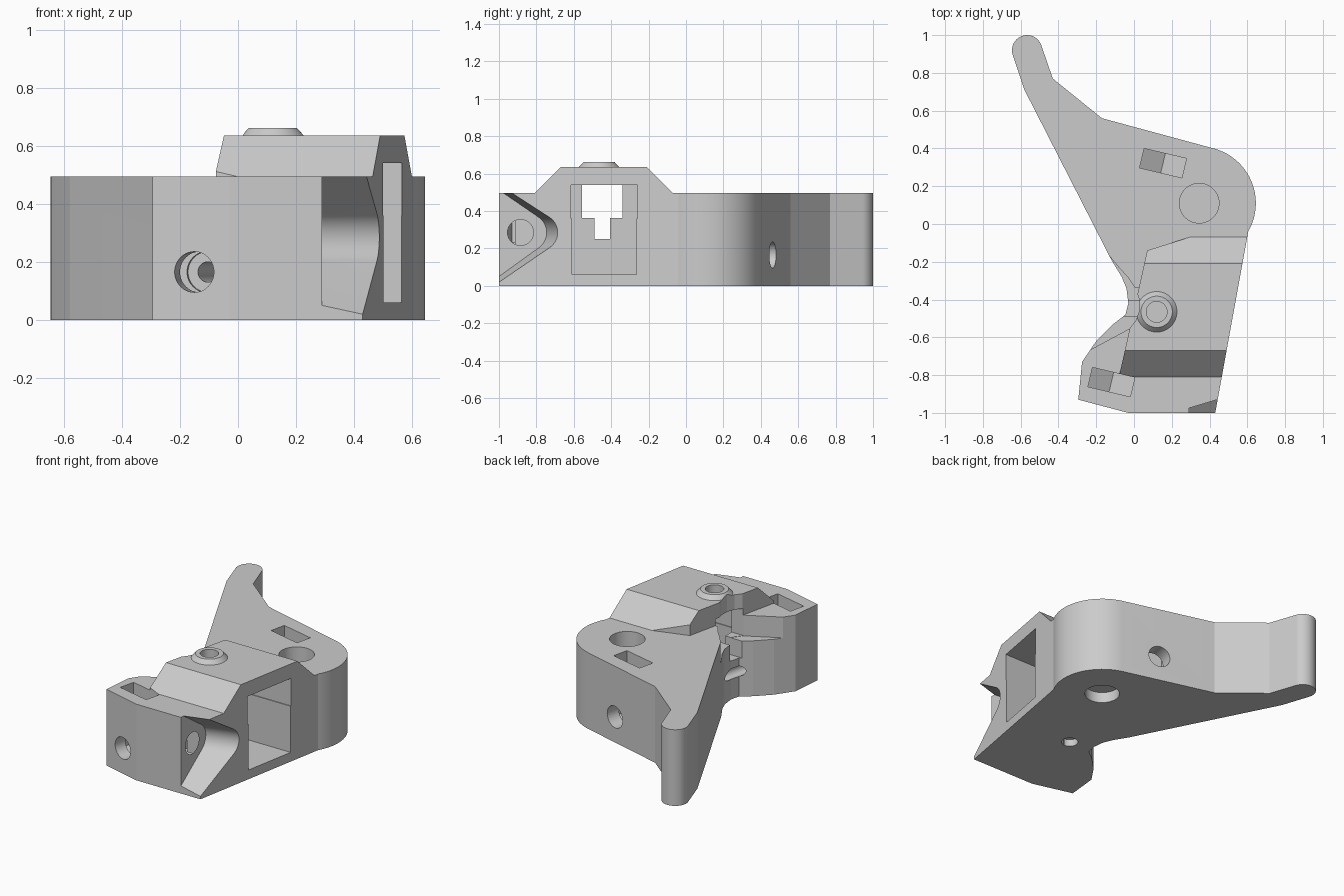
import bpy, bmesh, math
from mathutils import Vector, Matrix

if "Cube" in bpy.data.objects:
    bpy.data.objects.remove(bpy.data.objects["Cube"])

grey = bpy.data.materials.new("light grey plastic")
grey.diffuse_color = (0.6, 0.6, 0.6, 1)
grey.use_nodes = True
grey.node_tree.nodes["Principled BSDF"].inputs["Base Color"].default_value = grey.diffuse_color


def finish(bm, name):
    bmesh.ops.recalc_face_normals(bm, faces=bm.faces)
    me = bpy.data.meshes.new(name)
    bm.to_mesh(me)
    bm.free()
    me.materials.append(grey)
    ob = bpy.data.objects.new(name, me)
    bpy.context.collection.objects.link(ob)
    return ob


def prism(name, pts, offset, planes=()):
    """Extrude a flat 3D loop by an offset, then trim it with planes."""
    bm = bmesh.new()
    f = bm.faces.new([bm.verts.new(p) for p in pts])
    r = bmesh.ops.extrude_face_region(bm, geom=[f], use_keep_orig=True)
    bmesh.ops.translate(bm, vec=offset, verts=[v for v in r["geom"] if isinstance(v, bmesh.types.BMVert)])
    bmesh.ops.recalc_face_normals(bm, faces=bm.faces)
    for co, no in planes:
        cut = bmesh.ops.bisect_plane(bm, geom=bm.verts[:] + bm.edges[:] + bm.faces[:],
                                     plane_co=co, plane_no=no, clear_outer=True)
        edges = [e for e in cut["geom_cut"] if isinstance(e, bmesh.types.BMEdge)]
        bmesh.ops.contextual_create(bm, geom=edges)
    return finish(bm, name)


def plan(name, pts, z0, z1, planes=()):
    return prism(name, [(x, y, z0) for x, y in pts], (0, 0, z1 - z0), planes)


def box(name, x, y, z):
    return plan(name, [(x[0], y[0]), (x[1], y[0]), (x[1], y[1]), (x[0], y[1])], *z)


def rod(name, a, b, r0, r1=None):
    a, b = Vector(a), Vector(b)
    bm = bmesh.new()
    m = Matrix.Translation((a + b) / 2) @ (b - a).to_track_quat('Z', 'Y').to_matrix().to_4x4()
    bmesh.ops.create_cone(bm, cap_ends=True, segments=64, radius1=r0,
                          radius2=r0 if r1 is None else r1, depth=(b - a).length, matrix=m)
    return finish(bm, name)


def boolean(tool, op='DIFFERENCE'):
    mod = body.modifiers.new("b", 'BOOLEAN')
    mod.operation, mod.solver, mod.object = op, 'EXACT', tool
    bpy.context.view_layer.objects.active = body
    bpy.ops.object.modifier_apply(modifier=mod.name)
    bpy.data.objects.remove(tool)


def arc(cx, cy, r, a0, a1, n):
    return [(cx + r * math.cos(math.radians(a0 + (a1 - a0) * i / n)),
             cy + r * math.sin(math.radians(a0 + (a1 - a0) * i / n))) for i in range(n + 1)]


# Lever body: plan outline with rounded pivot end and rounded finger tip
WALL0, WALL1 = (0.43, -1.0), (0.605, -0.04)
outline = [(-0.03, -1.0), WALL0] + [WALL1] + arc(0.345, 0.11, 0.3, -27, 74, 24)
outline += [(-0.17, 0.56), (-0.43, 0.77)] + arc(-0.566, 0.92, 0.08, 15, 197, 32)
outline += [(-0.58, 0.71), (-0.12, -0.19), (-0.065, -0.28), (-0.04, -0.34), (-0.03, -0.42),
            (-0.045, -0.48), (-0.11, -0.53), (-0.2, -0.62), (-0.275, -0.73), (-0.295, -0.93)]
body = plan("lever_body", outline, 0, 0.495)


def wall(y):
    t = (y - WALL0[1]) / (WALL1[1] - WALL0[1])
    return (WALL0[0] + t * (WALL1[0] - WALL0[0]), y)


# Raised ridge with sloped front and back
ridge = plan("ridge", [(-0.08, -0.81), wall(-0.81), wall(-0.065), (0.31, -0.065), (0.07, -0.14)],
             0.42, 0.635, [((0, -0.07, 0.495), (0, 0.14, 0.14)), ((0, -0.81, 0.495), (0, -0.14, 0.14))])
boolean(ridge, 'UNION')

# Conical boss on the ridge
boolean(rod("boss", (0.12, -0.465, 0.61), (0.12, -0.465, 0.662), 0.13, 0.083), 'UNION')
boolean(rod("boss_hole", (0.12, -0.465, 0.57), (0.12, -0.465, 0.7), 0.055))
boolean(rod("axle_hole", (0.12, -0.465, -0.1), (0.12, -0.465, 0.045), 0.05))

# Curved relief in the upper left side
boolean(plan("relief", [(-0.13, -0.17), (-0.08, -0.23), (-0.03, -0.285), (0.01, -0.345), (0.028, -0.4),
                        (0.028, -0.46), (0.01, -0.51), (-0.025, -0.555), (-0.24, -0.67),
                        (-0.45, -0.6), (-0.45, -0.2)], 0.36, 0.8))

# Side pocket with window through to the left
boolean(box("pocket_low", (0.06, 0.8), (-0.61, -0.265), (0.06, 0.4)))
boolean(box("pocket_high", (0.06, 0.8), (-0.615, -0.26), (0.36, 0.54)))
boolean(box("window", (-0.3, 0.3), (-0.555, -0.34), (0.362, 0.538)))
boolean(box("window_slot", (-0.3, 0.3), (-0.49, -0.405), (0.25, 0.45)))


# Long bore from front face to back face, wide at both ends
def on_axis(y):
    return (-0.15 + (y + 0.965) * 0.236, y, 0.165)


boolean(rod("bore", on_axis(-1.2), on_axis(0.8), 0.035))
boolean(rod("bore_front", on_axis(-1.2), on_axis(-0.77), 0.07))
boolean(rod("bore_back", on_axis(0.3), on_axis(0.8), 0.07))

# Slots with V-shaped floors
a = Vector((0.23, 0.973, 0))
u = Vector((0.973, -0.23, 0))
for y in (-0.837, 0.322):
    c = Vector(on_axis(y)[:2] + (0,)) - a * 0.0525
    prof = [(-0.115, 0.7), (-0.115, 0.1), (0, 0.035), (0.115, 0.1), (0.115, 0.7)]
    boolean(prism("slot", [c + u * s + Vector((0, 0, z)) for s, z in prof], a * 0.105))

# Pivot hole, widened at both ends
p = lambda z: (0.345, 0.11, z)
boolean(rod("pivot_through", p(-0.1), p(0.6), 0.052))
boolean(rod("pivot_cone", p(0.27), p(0.36), 0.05, 0.105))
boolean(rod("pivot_top", p(0.359), p(0.6), 0.105))
boolean(rod("pivot_bottom", p(-0.1), p(0.07), 0.105))

# Teardrop recess in the front right corner with a conical peg
nose = arc(-0.79, 0.285, 0.1, -52, 52, 20)
tear = [(-1.2, -0.15), (-1.0, 0.01)] + nose + [(-0.92, 0.495), (-1.2, 0.7)]
boolean(prism("recess", [(0.29, y - 0.055, z) for y, z in tear], (0.4, 0.12, 0)))
boolean(rod("peg", (0.27, -0.885, 0.285), (0.34, -0.885, 0.285), 0.08, 0.042), 'UNION')

bpy.ops.object.select_all(action='DESELECT')
body.select_set(True)
bpy.context.view_layer.objects.active = body
bpy.ops.object.shade_smooth_by_angle(angle=math.radians(7))
